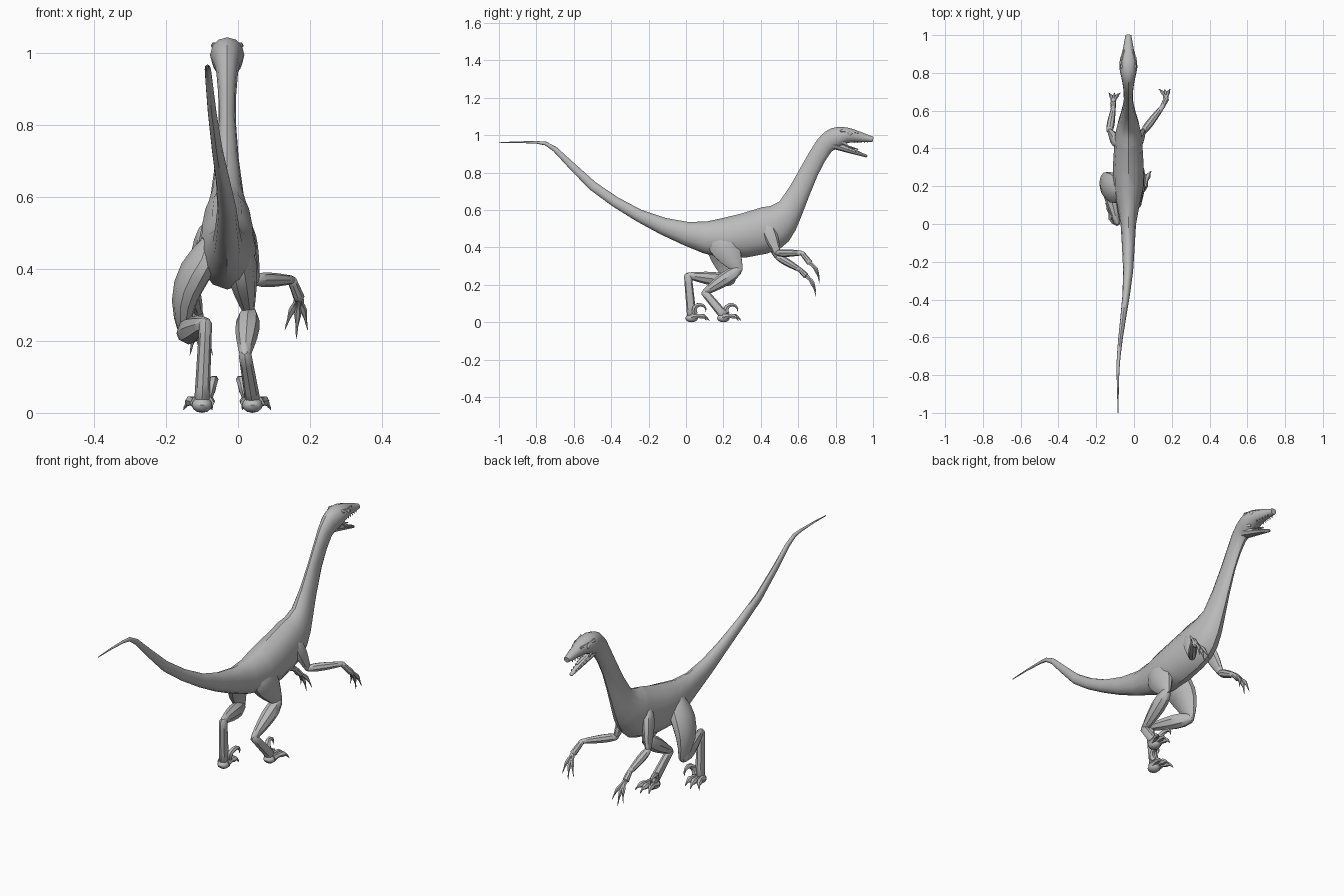
import bpy, bmesh, math
from mathutils import Vector

cube = bpy.data.objects.get("Cube")
if cube:
    bpy.data.objects.remove(cube, do_unlink=True)

grey = bpy.data.materials.new("hide grey")
grey.use_nodes = True
colour = (0.5, 0.5, 0.5, 1)
grey.diffuse_color = colour
grey.node_tree.nodes["Principled BSDF"].inputs["Base Color"].default_value = colour
parts = []


def finish(name, bm):
    bmesh.ops.recalc_face_normals(bm, faces=bm.faces)
    mesh = bpy.data.meshes.new(name)
    bm.to_mesh(mesh)
    bm.free()
    mesh.materials.append(grey)
    obj = bpy.data.objects.new(name, mesh)
    bpy.context.collection.objects.link(obj)
    parts.append(obj)


def skin(name, rows, sides):
    """Join elliptical rings (centre, half width, half depth) set square to their path."""
    bm = bmesh.new()
    centres = [row[0] for row in rows]
    rings = []
    for i, (centre, width, depth) in enumerate(rows):
        ahead = centres[min(i + 1, len(rows) - 1)]
        behind = centres[max(i - 1, 0)]
        tangent = (ahead - behind).normalized()
        side = Vector((1, 0, 0))
        side = (side - tangent * side.dot(tangent)).normalized()
        up = side.cross(tangent)
        ring = []
        for k in range(sides):
            angle = math.tau * k / sides
            offset = side * width * math.cos(angle) + up * depth * math.sin(angle)
            ring.append(bm.verts.new(centre + offset))
        rings.append(ring)
    for low, high in zip(rings, rings[1:]):
        for k in range(sides):
            j = (k + 1) % sides
            bm.faces.new((low[k], low[j], high[j], high[k]))
    bm.faces.new(rings[0])
    bm.faces.new(rings[-1])
    finish(name, bm)


def limb(name, start, end, thick, thin, swell=0, ratio=1, sides=8, bow=0):
    """A tapered, round-ended limb with a muscle belly nearer its start, bowed sideways."""
    start, end = Vector(start), Vector(end)
    along = (end - start).normalized()
    rows = [(start - along * thick * 0.6, thick * ratio / 2, thick / 2)]
    steps = 5
    for i in range(steps + 1):
        t = i / steps
        depth = thick + (thin - thick) * t + swell * math.sin(math.pi * t ** 0.7)
        centre = start.lerp(end, t) + Vector((bow * math.sin(math.pi * t), 0, 0))
        rows.append((centre, depth * ratio, depth))
    rows.append((end + along * thin * 0.6, thin * ratio / 2, thin / 2))
    skin(name, rows, sides)


def digit(name, root, tip, thick):
    """An arched finger or toe with knuckles and a pointed claw."""
    rows = []
    steps = 8
    for i in range(steps + 1):
        t = i / steps
        knuckle = 0.85 + 0.2 * math.cos(t * math.tau * 2)
        size = thick * knuckle * (1.03 - t ** 2)
        arch = Vector((0, thick, thick)) * math.sin(math.pi * t) * 0.8
        rows.append((root.lerp(tip, t) + arch, size, size))
    skin(name, rows, 6)


def ball(name, centre, size):
    bm = bmesh.new()
    bmesh.ops.create_uvsphere(bm, u_segments=10, v_segments=6, radius=1)
    bmesh.ops.scale(bm, vec=size, verts=bm.verts)
    bmesh.ops.translate(bm, vec=centre, verts=bm.verts)
    finish(name, bm)


def blend(a, b, c, d, t):
    """Smooth curve from b to c, guided by their neighbours."""
    slope = (c - a) / 2
    bend = a - b * 2.5 + c * 2 - d / 2
    twist = (d - a) / 2 + (b - c) * 1.5
    return b + t * (slope + t * (bend + t * twist))


middle = -.03


def sway(y):
    """Sideways position of the spine: the tail drifts to one side and straightens."""
    t = min(max((-y - .2) / .6, 0), 1)
    return middle - .055 * t * t * (3 - 2 * t)


# Tail, trunk, neck and upper head: y, z, half depth, width ratio
spine = [Vector(row) for row in (
    (-1, .96, .002, 1), (-.8, .962, .007, 1), (-.7, .925, .014, .7), (-.5, .73, .025, .6),
    (-.25, .57, .033, .8), (0, .475, .063, .65), (.2, .45, .107, .75), (.4, .485, .122, .62),
    (.48, .525, .115, .6), (.56, .61, .07, .65), (.66, .81, .05, .48), (.74, .945, .05, .6),
    (.8, .985, .057, .75), (.86, 1, .042, 1.1), (.93, .99, .028, 1), (1, .977, .014, 1.1))]
rows = []
for i in range(len(spine) - 1):
    guides = [spine[max(i - 1, 0)], spine[i], spine[i + 1], spine[min(i + 2, len(spine) - 1)]]
    for t in (0, 0.5):
        y, z, depth, ratio = blend(*guides, t)
        rows.append((Vector((sway(y), y, z)), depth * ratio, depth))
y, z, depth, ratio = spine[-1]
rows.append((Vector((middle, y, z)), depth * ratio, depth))
skin("body", rows, 12)

# Open lower jaw and tongue
limb("lower_jaw", (middle, .79, .95), (middle, .965, .888), .024, .007, ratio=1.3)
limb("tongue", (middle, .8, .96), (middle, .92, .925), .006, .003, ratio=2)

# Joints of the striding pose
poses = {
    "left": dict(
        hip=(0, .18, .45), knee=(.03, .28, .28), ankle=(.02, .1, .16), foot=(.04, .2, .04),
        shoulder=(.02, .43, .52), elbow=(.05, .49, .37), wrist=(.15, .62, .37), palm=(.17, .66, .32)),
    "right": dict(
        hip=(-.09, .18, .44), knee=(-.15, .24, .22), ankle=(-.09, .01, .25), foot=(-.1, .03, .04),
        shoulder=(-.09, .43, .51), elbow=(-.13, .49, .35), wrist=(-.11, .61, .28), palm=(-.11, .64, .25)),
}

for side, pose in poses.items():
    s = 1 if side == "left" else -1
    joint = {key: Vector(value) for key, value in pose.items()}
    foot, palm = joint["foot"], joint["palm"]

    # Leg, the right thigh swung outward
    outward = 0 if side == "left" else -.025
    limb(side + "_thigh", joint["hip"], joint["knee"], .075, .028, swell=.02, ratio=.55, sides=10, bow=outward)
    limb(side + "_shin", joint["knee"], joint["ankle"], .024, .017, swell=.016, ratio=.9)
    limb(side + "_metatarsus", joint["ankle"], foot, .021, .025, ratio=.85)
    ball(side + "_foot_pad", (foot.x, foot.y, .022), (.03, .034, .022))

    # Ground toes, fanned from the inner to the outer side
    for k, toe in zip((-1, 0, 1), ("inner", "middle", "outer")):
        root = foot + Vector((s * k * .015, 0, -.012))
        tip = foot + Vector((s * (.012 + k * .04), .095 - abs(k) * .015, -.032))
        digit(side + "_" + toe + "_toe", root, tip, .018)

    # Raised sickle claw, swept round an arc
    claw = []
    steps = 7
    for i in range(steps + 1):
        t = i / steps
        angle = math.pi * (1.2 - 1.3 * t)
        sweep = Vector((-s * (.015 + .02 * min(t * 2, 1)), .045 + .032 * math.cos(angle), .024 + .03 * math.sin(angle)))
        size = .015 * (1.04 - t ** 2)
        claw.append((foot + sweep, size, size))
    skin(side + "_sickle_claw", claw, 6)

    # Arm
    limb(side + "_upper_arm", joint["shoulder"], joint["elbow"], .03, .017, swell=.012, ratio=.65)
    limb(side + "_forearm", joint["elbow"], joint["wrist"], .016, .012, swell=.006)
    limb(side + "_hand", joint["wrist"], palm, .013, .016)
    for k, finger in zip((-1, 0, 1), ("outer_finger", "middle_finger", "thumb")):
        reach = Vector((-s * (.008 + k * .032), .055, abs(k) * .025 - .115))
        digit(side + "_" + finger, palm, palm + reach, .012)

    # Eye, brow ridge and jaw muscle
    ball(side + "_eye", (middle + s * .036, .875, 1.008), (.008, .014, .012))
    brow = Vector((middle + s * .036, .83, 1.022))
    limb(side + "_brow", brow, brow + Vector((-s * .014, .09, -.01)), .01, .005, sides=6)
    cheek = Vector((middle + s * .032, .8, .985))
    limb(side + "_cheek", cheek, cheek + Vector((-s * .004, .06, -.035)), .014, .006, ratio=.5)

    # Small teeth along both jaws
    for i in range(5):
        upper = Vector((middle + s * (.021 - i * .002), .9 + i * .018, .966))
        limb(side + "_upper_tooth", upper, upper - Vector((0, 0, .007)), .003, .001, sides=5)
        lower = Vector((upper.x, upper.y - .03, .926 - i * .007))
        limb(side + "_lower_tooth", lower, lower + Vector((0, 0, .006)), .003, .001, sides=5)

# Smooth shading that keeps the hard muscle edges
bpy.ops.object.select_all(action="DESELECT")
for obj in parts:
    obj.select_set(True)
bpy.context.view_layer.objects.active = parts[0]
bpy.ops.object.shade_smooth_by_angle(angle=math.radians(40))
